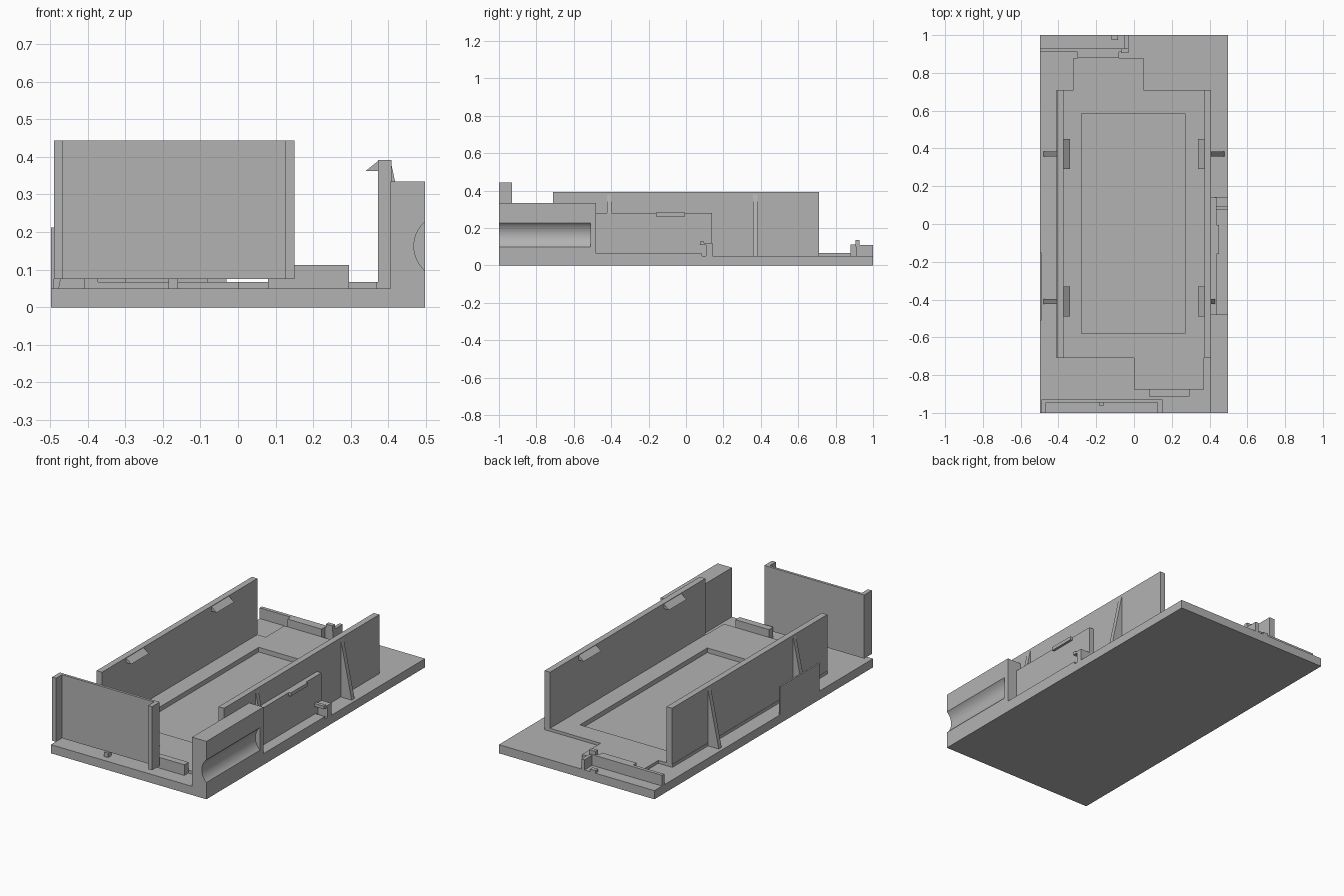
import bpy, bmesh, math
from mathutils import Vector

if "Cube" in bpy.data.objects:
    bpy.data.objects.remove(bpy.data.objects["Cube"])

grey = bpy.data.materials.new("mid grey")
grey.diffuse_color = (0.45, 0.45, 0.45, 1)
grey.use_nodes = True
grey.node_tree.nodes["Principled BSDF"].inputs["Base Color"].default_value = grey.diffuse_color
W = 0.498   # half width of the tray


def prism(name, pts, axis, a, b):
    """Extrude a 2D profile along an axis from a to b."""
    place = {'y': lambda p, t: (p[0], t, p[1]), 'z': lambda p, t: (p[0], p[1], t)}[axis]
    bm = bmesh.new()
    lo = [bm.verts.new(place(p, a)) for p in pts]
    hi = [bm.verts.new(place(p, b)) for p in pts]
    bm.faces.new(lo)
    bm.faces.new(hi)
    n = len(pts)
    for i in range(n):
        j = (i + 1) % n
        bm.faces.new((lo[i], lo[j], hi[j], hi[i]))
    bmesh.ops.recalc_face_normals(bm, faces=bm.faces)
    me = bpy.data.meshes.new(name)
    bm.to_mesh(me)
    bm.free()
    me.materials.append(grey)
    ob = bpy.data.objects.new(name, me)
    bpy.context.collection.objects.link(ob)
    return ob


def box(name, x, y, z):
    return prism(name, [(x[0], y[0]), (x[1], y[0]), (x[1], y[1]), (x[0], y[1])], 'z', *z)


def cut(ob, cutter):
    m = ob.modifiers.new("cut", 'BOOLEAN')
    m.operation, m.solver, m.object = 'DIFFERENCE', 'EXACT', cutter
    cutter.hide_render = True
    cutter.hide_set(True)


# Base plate and raised floor with a rectangular recess
base = box("base_plate", (-W, W), (-1, 1), (0, 0.05))
pad = prism("raised_floor", [(-0.41, -0.71), (0, -0.71), (0, -0.875), (0.37, -0.875),
                             (0.37, -0.71), (0.408, -0.71), (0.408, 0.71), (0.05, 0.71),
                             (0.05, 0.88), (-0.32, 0.88), (-0.32, 0.71), (-0.41, 0.71)],
            'z', 0.05, 0.067)
recess = box("recess_cutter", (-0.277, 0.27), (-0.58, 0.585), (0.04, 0.2))
cut(base, recess)
cut(pad, recess)

# Long side walls with inner clips and outer ribs
for s, side in ((-1, "left"), (1, "right")):
    box(side + "_wall", sorted((s * 0.373, s * 0.408)), (-0.71, 0.71), (0.05, 0.392))
    for y in (-0.41, 0.37):
        prism(side + "_clip", [(s * 0.374, 0.39), (s * 0.34, 0.363), (s * 0.374, 0.363)],
              'y', y - 0.08, y + 0.08)
        foot = 0.43 if s > 0 and y < 0 else 0.478
        top = [(s * 0.407, 0.385), (s * foot, 0.385 - (foot - 0.407) * 4.72)]
        prism(side + "_rib", top + [(s * foot, 0.05), (s * 0.407, 0.05)],
              'y', y - 0.013, y + 0.013)

# Right-hand block with a rounded groove
block = box("groove_block", (0.406, W), (-1, -0.48), (0.05, 0.335))
arc = [(0.554 + 0.086 * math.cos(k * math.tau / 64), 0.1625 + 0.086 * math.sin(k * math.tau / 64))
       for k in range(64)]
cut(block, prism("groove_cutter", arc, 'y', -1.1, -0.51))

# Thin side panel with its ledge, grip and latch
box("side_panel", (0.408, 0.436), (-0.48, 0.14), (0.05, 0.28))
box("panel_ledge", (0.43, W), (-0.48, 0.085), (0.05, 0.065))
box("panel_grip", (0.435, 0.45), (-0.16, -0.005), (0.262, 0.282))
box("latch", (0.43, W), (0.108, 0.142), (0.05, 0.12))
box("latch_lip", (0.435, W), (0.075, 0.095), (0.11, 0.128))
box("latch_bridge", (0.435, W), (0.09, 0.11), (0.11, 0.12))

# Thin plate on the left edge
box("left_edge_plate", (-W, -0.489), (-0.51, -0.15), (0.05, 0.212))

# Upright front panel with side flanges, standing on a small pin
box("front_panel", (-0.49, 0.15), (-0.945, -0.93), (0.075, 0.443))
for x in (-0.49, 0.125):
    box("front_flange", (x, x + 0.025), (-1, -0.93), (0.075, 0.443))
box("front_pin", (-0.185, -0.16), (-0.96, -0.93), (0.05, 0.076))
box("front_stop", (0.08, 0.295), (-0.912, -0.873), (0.05, 0.112))

# Low back wall with its stop and end posts
box("back_wall", (-W, -0.03), (0.91, 0.93), (0.05, 0.112))
box("back_stop", (-0.3, -0.08), (0.88, 0.912), (0.05, 0.112))
box("back_end_post", (-0.05, -0.03), (0.91, 1), (0.05, 0.108))
box("back_post_tip", (-0.07, -0.03), (0.905, 0.928), (0.1, 0.135))
box("back_peg", (-0.12, -0.085), (0.975, 1), (0.05, 0.065))
